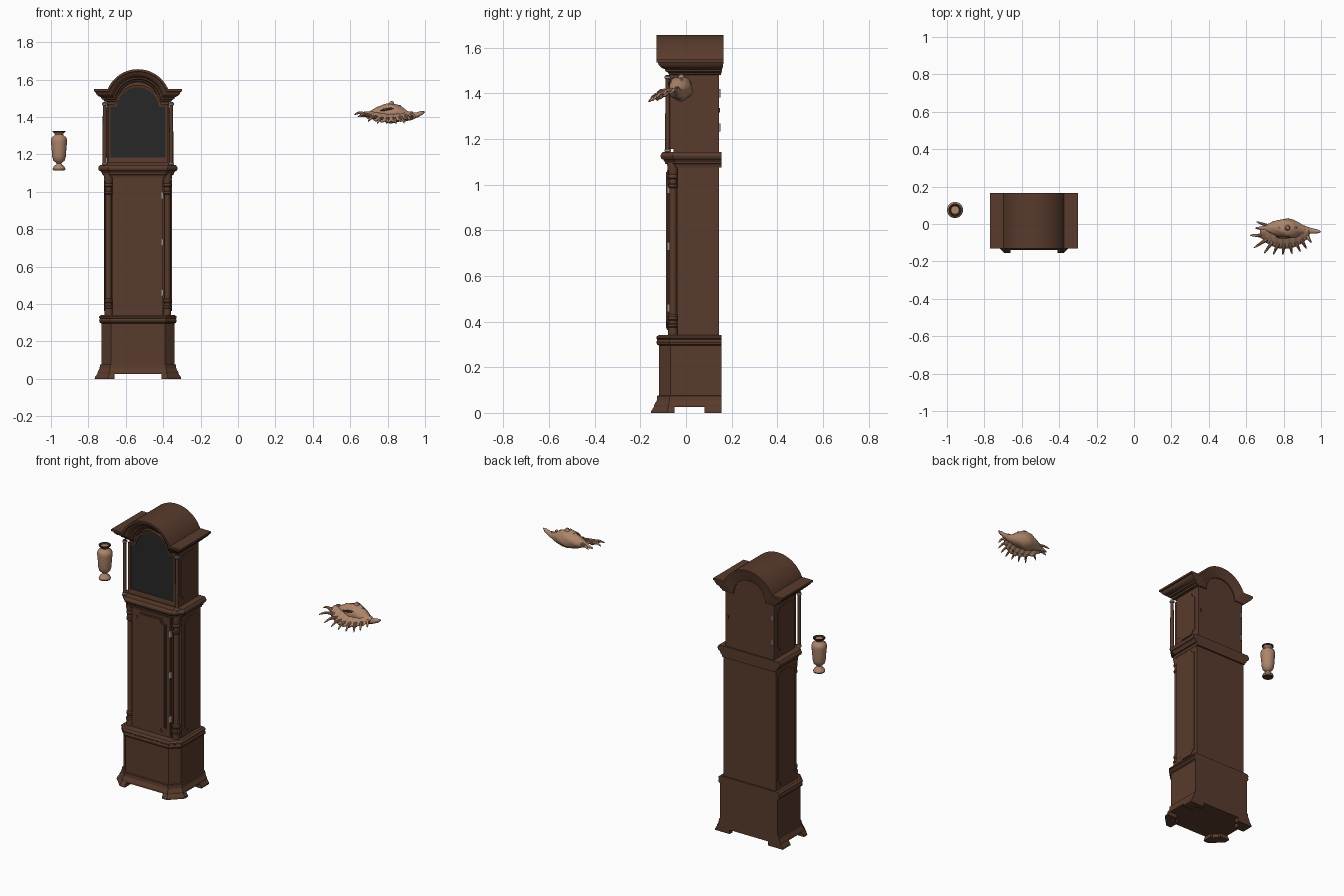
import bpy, bmesh, math
from mathutils import Vector

if "Cube" in bpy.data.objects:
    bpy.data.objects.remove(bpy.data.objects["Cube"])

CX = -0.535  # clock centre line


def material(name, rgb):
    m = bpy.data.materials.new(name)
    m.diffuse_color = (*rgb, 1)
    m.use_nodes = True
    m.node_tree.nodes["Principled BSDF"].inputs["Base Color"].default_value = m.diffuse_color
    return m


WOOD = material("dark wood", (0.098, 0.043, 0.025))
GLASS = material("dark glass", (0.02, 0.02, 0.02))
METAL = material("dull metal", (0.32, 0.28, 0.25))
SHELL = material("shell tan", (0.42, 0.235, 0.15))
DARK = material("deep brown", (0.06, 0.033, 0.022))


def build(name, verts, faces, mat, smooth=False):
    me = bpy.data.meshes.new(name)
    me.from_pydata(verts, [], faces)
    bm = bmesh.new()
    bm.from_mesh(me)
    bmesh.ops.recalc_face_normals(bm, faces=bm.faces)
    bm.to_mesh(me)
    bm.free()
    me.materials.append(mat)
    ob = bpy.data.objects.new(name, me)
    bpy.context.collection.objects.link(ob)
    if smooth:
        bpy.ops.object.select_all(action='DESELECT')
        ob.select_set(True)
        bpy.context.view_layer.objects.active = ob
        bpy.ops.object.shade_smooth_by_angle(angle=math.radians(35))
    return ob


def loft(name, rings, mat, smooth=False):
    n = len(rings[0])
    faces = [(r * n + i, r * n + (i + 1) % n, (r + 1) * n + (i + 1) % n, (r + 1) * n + i)
             for r in range(len(rings) - 1) for i in range(n)]
    faces += [tuple(range(n)), tuple(range((len(rings) - 1) * n, len(rings) * n))]
    return build(name, [p for r in rings for p in r], faces, mat, smooth)


def prism(name, pts, a0, a1, axis, mat=WOOD):
    put = (lambda u, v, a: (CX + u, a, v)) if axis == 'y' else (lambda u, v, a: (CX + a, u, v))
    return loft(name, [[put(u, v, a) for u, v in pts] for a in (a0, a1)], mat)


def box(name, x0, x1, y0, y1, z0, z1, mat=WOOD):
    return prism(name, [(x0, z0), (x1, z0), (x1, z1), (x0, z1)], y0, y1, 'y', mat)


def lathe(name, prof, x, y, mat, n=24):
    return loft(name, [[(x + r * math.cos(i * math.tau / n), y + r * math.sin(i * math.tau / n), z)
                        for i in range(n)] for r, z in prof], mat, True)


def chamfered(name, hw, yf, yb, c, prof):
    # stack of chamfered-front outlines: prof is (z, outward offset)
    rings = []
    for z, o in prof:
        h, f, k = hw + o, yf - o, c + 0.586 * o
        rings.append([(CX + x, y, z) for x, y in
                      [(-h, yb), (-h, f + k), (-h + k, f), (h - k, f), (h, f + k), (h, yb)]])
    return loft(name, rings, WOOD)


def notched(u, v, w, h, c):
    # rectangle with scooped corners
    pts = []
    for k, (sx, sy) in enumerate([(1, -1), (1, 1), (-1, 1), (-1, -1)]):
        for j in range(6):
            a = math.radians(180 + 90 * k - 18 * j)
            pts.append((u + sx * w / 2 + c * math.cos(a), v + sy * h / 2 + c * math.sin(a)))
    return pts


# base with plinth and upper moulding
chamfered("base", 0.195, -0.118, 0.155, 0.05,
          [(0.025, 0.022), (0.035, 0.021), (0.055, 0.01), (0.075, 0.008), (0.077, 0),
           (0.295, 0), (0.3, 0.009), (0.31, 0.012), (0.322, 0.008), (0.325, 0.012),
           (0.333, 0.012), (0.342, 0.0)])
# feet
for s in (-1, 1):
    rings = []
    for z, o in [(0, 0.036), (0.01, 0.034), (0.027, 0.022)]:
        h, f, k = 0.195 + o, -0.118 - o, 0.05 + 0.586 * o
        rings.append([(CX + s * x, y, z) for x, y in
                      [(0.125, f), (h - k, f), (h, f + k), (h, -0.05), (0.165, -0.05),
                       (0.165, -0.065), (0.14, -0.09), (0.125, -0.09)]])
    loft("front_foot", rings, WOOD)
    loft("back_foot", [[(CX + s * x, y, z) for x, y in
                        [(0.13, 0.125), (0.13, 0.155), (0.195 + o, 0.155), (0.195 + o, 0.08),
                         (0.165, 0.08), (0.165, 0.125)]]
                       for z, o in [(0, 0.036), (0.01, 0.034), (0.027, 0.022)]], WOOD)

# trunk, door and panels
box("trunk", -0.178, 0.178, -0.038, 0.145, 0.335, 1.1)
box("trunk_front", -0.135, 0.135, -0.072, -0.03, 0.335, 1.1)
box("trunk_door", -0.128, 0.128, -0.078, -0.07, 0.352, 1.08)
prism("door_panel", notched(0, 0.713, 0.205, 0.7, 0.03), -0.084, -0.076, 'y')
prism("door_panel_field", notched(0, 0.713, 0.19, 0.685, 0.03), -0.087, -0.08, 'y')
for s in (-1, 1):
    prism("trunk_side_panel", notched(0.06, 0.712, 0.13, 0.7, 0.025), s * 0.175, s * 0.182, 'x')
    prism("hood_side_panel", notched(0.04, 1.315, 0.145, 0.27, 0.025), s * 0.16, s * 0.169, 'x')
    # corner columns of the trunk
    prof = [(0.021, 0.335), (0.021, 0.375), (0.024, 0.378), (0.024, 0.388), (0.018, 0.392),
            (0.018, 0.405), (0.022, 0.41), (0.022, 0.422), (0.016, 0.43), (0.016, 0.985),
            (0.021, 0.99), (0.021, 1.0), (0.017, 1.005), (0.017, 1.025), (0.022, 1.03),
            (0.022, 1.04), (0.019, 1.045), (0.024, 1.07), (0.024, 1.1)]
    lathe("trunk_column", prof, CX + s * 0.157, -0.057, WOOD, 20)
    # hood columns with metal ends
    lathe("hood_column", [(0.011, 1.14), (0.011, 1.3), (0.0095, 1.48)],
          CX + s * 0.178, -0.08, WOOD, 16)
    for z, t in ((1.142, 0.014), (1.462, 0.014)):
        lathe("column_cap", [(0.011, z), (0.014, z + 0.003), (0.014, z + t - 0.003),
                             (0.011, z + t)], CX + s * 0.178, -0.08, METAL, 16)
for z in (0.46, 0.73, 0.98):
    box("door_hinge", 0.125, 0.137, -0.083, -0.07, z - 0.018, z + 0.018, METAL)

# moulding that carries the hood
chamfered("hood_seat", 0.18, -0.08, 0.155, 0.035,
          [(1.075, 0.0), (1.09, 0.004), (1.092, 0.012), (1.1, 0.013), (1.11, 0.02),
           (1.113, 0.028), (1.125, 0.032), (1.133, 0.03), (1.143, 0.022)])


def arched(hw, z0, zs, r, zc, n=24):
    # square-shouldered outline with a round top
    a0 = math.asin((zs - zc) / r)
    arc = [a0 + (math.pi - 2 * a0) * i / n for i in range(n + 1)]
    return ([(-hw, z0), (hw, z0), (hw, zs)] +
            [(r * math.cos(a), zc + r * math.sin(a)) for a in arc] + [(-hw, zs)])


# hood body, arched door frame and glass
prism("hood_body", arched(0.165, 1.135, 1.49, 0.125, 1.475), -0.055, 0.145, 'y')
inner = arched(0.147, 1.183, 1.452, 0.113, 1.444)
outer = arched(0.16, 1.155, 1.468, 0.127, 1.444)
n = len(inner)
rings = [[(CX + u, y, v) for u, v in pts] for pts, y in
         [(outer, -0.05), (outer, -0.074), (inner, -0.07), (inner, -0.05)]]
build("hood_door_frame", [p for r in rings for p in r],
      [(r * n + i, r * n + (i + 1) % n, (r + 1) % 4 * n + (i + 1) % n, (r + 1) % 4 * n + i)
       for r in range(4) for i in range(n)], WOOD)
prism("hood_glass", inner, -0.066, -0.05, 'y', GLASS)
for z in (1.25, 1.4):
    box("back_hinge", -0.162, -0.148, 0.14, 0.152, z - 0.018, z + 0.018, METAL)
box("back_lock", 0.142, 0.15, 0.14, 0.149, 1.315, 1.335, DARK)

# arched cornice and roof: moulding profile (inset, drop) swept round sides and arch
PROF = [(0, 0), (0, 0.012), (0.007, 0.014), (0.011, 0.024), (0.022, 0.036), (0.038, 0.043),
        (0.04, 0.052), (0.05, 0.056), (0.055, 0.065), (0.066, 0.068)]
N = 32
front, back = [], []
for p, h in PROF:
    r, zc, zs = 0.176 - h, 1.479, 1.548 - h
    a0 = math.asin((zs - zc) / r)
    chain = [(0.235 - p, zs)]
    chain += [(r * math.cos(a), zc + r * math.sin(a)) for a in
              [a0 + (math.pi - 2 * a0) * i / N for i in range(N + 1)]]
    chain += [(p - 0.235, zs)]
    front.append([(CX + x, -0.13 + p, z) for x, z in chain])
    back.append([(CX + x, 0.165 - 0.2 * p, z) for x, z in chain])
rows = front + back[::-1]
m, k = len(front[0]), len(PROF)
faces = [(r * m + i, r * m + i + 1, (r + 1) % (2 * k) * m + i + 1, (r + 1) % (2 * k) * m + i)
         for r in range(2 * k) for i in range(m - 1)]
for r in range(k - 1):
    q = 2 * k - 1 - r
    for e in (0, m - 1):
        faces.append((r * m + e, (r + 1) * m + e, (q - 1) * m + e, q * m + e))
build("arched_cornice", [p for r in rows for p in r], faces, WOOD, True)

# vase
VX, VY = -0.957, 0.075
lathe("vase", [(0.02, 1.118), (0.032, 1.115), (0.034, 1.122), (0.028, 1.135), (0.015, 1.146),
               (0.013, 1.152), (0.02, 1.158), (0.031, 1.168), (0.037, 1.19), (0.039, 1.225),
               (0.043, 1.265), (0.043, 1.278), (0.039, 1.29), (0.026, 1.3), (0.022, 1.306),
               (0.025, 1.313), (0.032, 1.319)], VX, VY, SHELL, 32)
lathe("vase_rim", [(0.03, 1.316), (0.034, 1.319), (0.034, 1.325), (0.027, 1.326), (0.022, 1.32),
                   (0.02, 1.31)], VX, VY, DARK, 32)
lathe("vase_underside", [(0.03, 1.1145), (0.03, 1.118)], VX, VY, DARK, 32)


# sea shell
def tube(name, path, radii, knobs=0.0, n=12):
    rings = []
    for i, p in enumerate(path):
        d = (Vector(path[min(i + 1, len(path) - 1)]) - Vector(path[max(i - 1, 0)])).normalized()
        side = d.cross(Vector((0, 0, 1))).normalized()
        up = side.cross(d)
        ring = []
        for j in range(n):
            a = j * math.tau / n
            r = radii[i] * (1 + knobs * math.sin(5 * a + 1.6 * i))
            ring.append(tuple(Vector(p) + side * r * math.cos(a) + up * r * math.sin(a)))
        rings.append(ring)
    return loft(name, rings, SHELL, True)


body = [(0.65, 1.405, 0.004), (0.69, 1.41, 0.012), (0.72, 1.415, 0.024), (0.745, 1.417, 0.035),
        (0.77, 1.418, 0.042), (0.795, 1.42, 0.05), (0.82, 1.42, 0.053), (0.845, 1.417, 0.048),
        (0.87, 1.412, 0.04), (0.9, 1.405, 0.028), (0.93, 1.404, 0.018), (0.96, 1.412, 0.013),
        (0.98, 1.42, 0.011), (0.998, 1.428, 0.003)]
tube("shell_body", [(x, -0.022 - 0.02 * max(0, x - 0.8) / 0.2, z) for x, z, r in body],
     [r for x, z, r in body], 0.07, 30)
for x, z, r in ((0.82, 1.47, 0.015), (0.775, 1.452, 0.011), (0.862, 1.45, 0.01)):
    tube("shell_knob", [(x, -0.02, z - 0.02), (x + 0.001, -0.02, z), (x + 0.002, -0.021, z + 0.012),
                        (x + 0.002, -0.021, z + 0.015)], [r * 1.3, r, r * 0.6, 0.002])

# flared lip


def lip(s, v):
    depth = 0.1 * math.sin(math.pi * (0.06 + 0.88 * s)) ** 0.6
    return (0.675 + 0.26 * s, -0.03 - depth * v,
            1.425 - 0.05 * v ** 1.4 * math.sin(math.pi * (0.15 + 0.7 * s))
            + 0.005 * v * math.sin(s * 48))


NS, NV = 40, 8
grid = [lip(i / NS, j / NV) for i in range(NS + 1) for j in range(NV + 1)]
w = NV + 1
ob = build("shell_lip", grid, [(i * w + j, (i + 1) * w + j, (i + 1) * w + j + 1, i * w + j + 1)
                               for i in range(NS) for j in range(NV)], SHELL, True)
mod = ob.modifiers.new("thickness", 'SOLIDIFY')
mod.thickness, mod.offset = 0.01, 0

# fingers round the lip
TIPS = [(0.62, -0.06, 1.41), (0.64, -0.128, 1.4), (0.695, -0.157, 1.375), (0.745, -0.163, 1.364),
        (0.795, -0.165, 1.362), (0.845, -0.16, 1.362), (0.89, -0.148, 1.366),
        (0.922, -0.132, 1.378), (0.948, -0.1, 1.392), (0.655, 0.012, 1.408)]
for i, t in enumerate(TIPS):
    b = Vector(lip(0.02 + 0.118 * i, 0.75)) if i < 9 else Vector((0.73, -0.015, 1.412))
    t = Vector(t)
    path = [tuple(b.lerp(t, f) + Vector((0, 0, 0.012 * math.sin(math.pi * f))))
            for f in (0, 0.3, 0.6, 0.85, 1)]
    tube("shell_finger", path, [0.011, 0.009, 0.007, 0.005, 0.0015], 0, 10)

# dark slit on the front of the shell
ob = tube("shell_opening", [(0.76, -0.066, 1.433), (0.78, -0.072, 1.438), (0.81, -0.073, 1.444),
                            (0.835, -0.066, 1.446)], [0.002, 0.006, 0.006, 0.002])
ob.data.materials[0] = DARK
